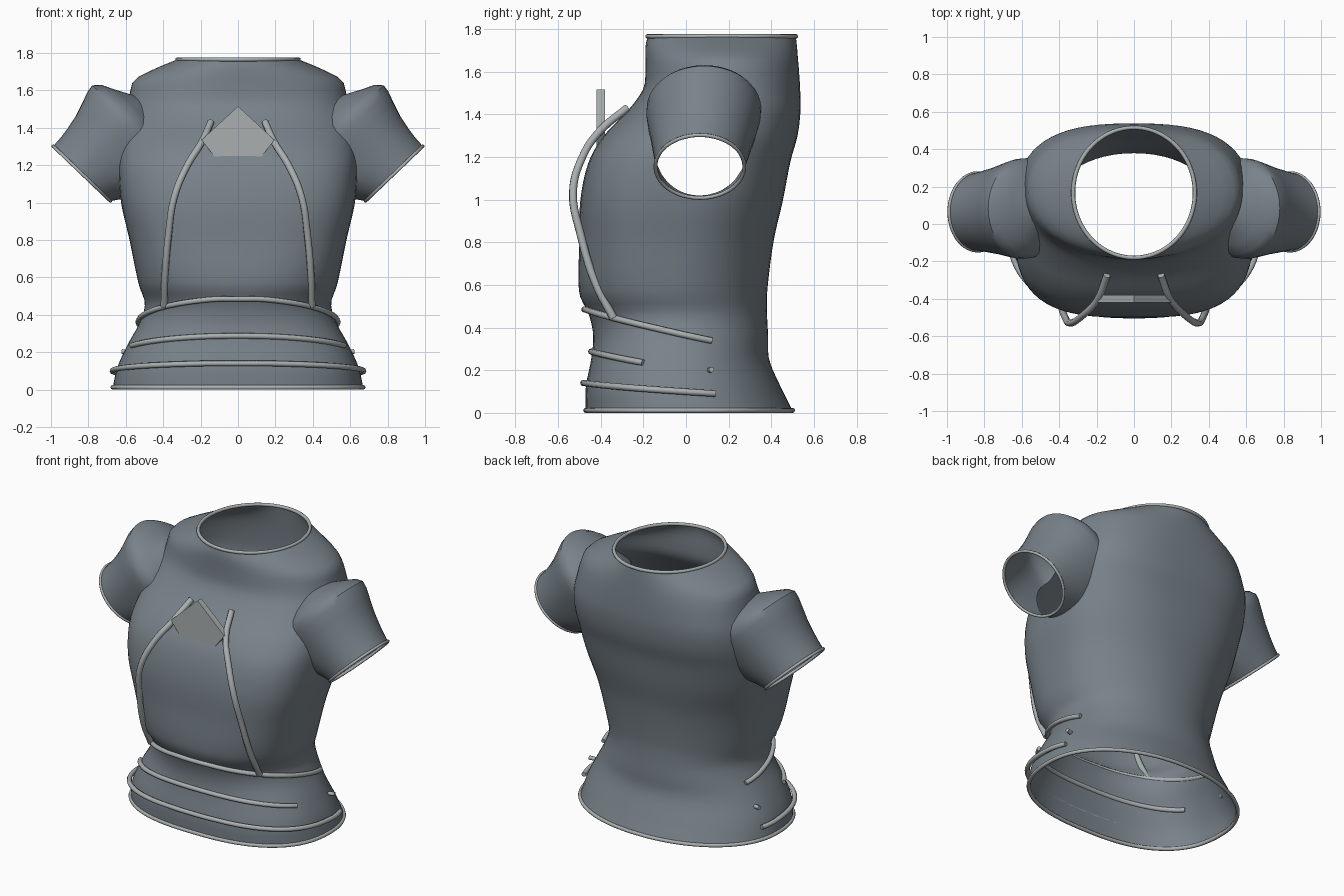
import bpy, bmesh, math
from mathutils import Vector

if "Cube" in bpy.data.objects:
    bpy.data.objects.remove(bpy.data.objects["Cube"])


def material(name, rgb):
    m = bpy.data.materials.new(name)
    m.diffuse_color = (*rgb, 1)
    m.use_nodes = True
    m.node_tree.nodes["Principled BSDF"].inputs["Base Color"].default_value = m.diffuse_color
    return m


CLOTH = material("slate cloth", (0.19, 0.225, 0.255))
TRIM = material("pale grey trim", (0.40, 0.43, 0.435))

# torso profile: height, half width, front y, back y, squareness of front and back
PROFILE = [
    (0.01, 0.67, -0.47, 0.50, 2.5, 2.1), (0.12, 0.645, -0.47, 0.445, 2.5, 2.1),
    (0.25, 0.585, -0.445, 0.39, 2.4, 2.1), (0.36, 0.525, -0.435, 0.385, 2.3, 2.1),
    (0.46, 0.498, -0.455, 0.38, 2.3, 2.1), (0.56, 0.53, -0.50, 0.38, 2.5, 2.1),
    (0.80, 0.58, -0.50, 0.41, 3.0, 2.2), (1.00, 0.625, -0.495, 0.455, 3.2, 2.4),
    (1.18, 0.64, -0.455, 0.49, 3.2, 2.6), (1.30, 0.635, -0.385, 0.523, 2.9, 2.7),
    (1.42, 0.615, -0.27, 0.537, 2.6, 2.7), (1.52, 0.59, -0.20, 0.535, 2.3, 2.5),
    (1.60, 0.575, -0.19, 0.53, 2.1, 2.3), (1.66, 0.55, -0.19, 0.525, 2.0, 2.1),
    (1.72, 0.435, -0.19, 0.52, 2.0, 2.0), (1.765, 0.325, -0.18, 0.515, 2.0, 2.0)]


def section(z):
    """Smoothly interpolated profile row at height z."""
    z = min(max(z, PROFILE[0][0]), PROFILE[-1][0])
    i = max(k for k in range(len(PROFILE) - 1) if PROFILE[k][0] <= z)
    a, b = PROFILE[i], PROFILE[i + 1]
    p, q = PROFILE[max(i - 1, 0)], PROFILE[min(i + 2, len(PROFILE) - 1)]
    h = b[0] - a[0]
    t = (z - a[0]) / h
    out = []
    for k in range(1, 6):
        ma = (b[k] - p[k]) / (b[0] - p[0]) * h
        mb = (q[k] - a[k]) / (q[0] - a[0]) * h
        out.append((2*t**3 - 3*t**2 + 1) * a[k] + (t**3 - 2*t**2 + t) * ma
                   + (3*t**2 - 2*t**3) * b[k] + (t**3 - t**2) * mb)
    return out


def surface(z, ang):
    """Point on the torso; angle 0 is the front centre."""
    w, yf, yb, n, nb = section(z)
    s, c = math.sin(ang), math.cos(ang)
    mid = (yf + yb) / 2
    if c < 0:
        n = nb
    x = w * math.copysign(abs(s) ** (2 / n), s)
    y = mid + (mid - yf) * -math.copysign(abs(c) ** (2 / n), c)
    return Vector((x, y, z))


def finish(name, mesh, mat, angle=40):
    ob = bpy.data.objects.new(name, mesh)
    bpy.context.collection.objects.link(ob)
    mesh.materials.clear()
    mesh.materials.append(mat)
    bpy.ops.object.select_all(action='DESELECT')
    ob.select_set(True)
    bpy.context.view_layer.objects.active = ob
    bpy.ops.object.shade_smooth_by_angle(angle=math.radians(angle))
    return ob


def loft(name, rings):
    """Closed solid through a list of point rings."""
    bm = bmesh.new()
    rows = [[bm.verts.new(p) for p in r] for r in rings]
    n = len(rows[0])
    for r0, r1 in zip(rows, rows[1:]):
        for i in range(n):
            j = (i + 1) % n
            bm.faces.new((r0[i], r0[j], r1[j], r1[i]))
    bm.faces.new(rows[0])
    bm.faces.new(rows[-1])
    bmesh.ops.recalc_face_normals(bm, faces=bm.faces)
    me = bpy.data.meshes.new(name)
    bm.to_mesh(me)
    bm.free()
    return finish(name, me, CLOTH)


def tube(name, pts, radius, closed=False):
    """Round cord along a path."""
    cu = bpy.data.curves.new(name, 'CURVE')
    cu.dimensions = '3D'
    cu.bevel_depth = radius
    cu.bevel_resolution = 2
    cu.use_fill_caps = True
    cu.resolution_u = 5
    sp = cu.splines.new('BEZIER')
    sp.bezier_points.add(len(pts) - 1)
    for bp, p in zip(sp.bezier_points, pts):
        bp.co = p
        bp.handle_left_type = bp.handle_right_type = 'AUTO'
    sp.use_cyclic_u = closed
    tmp = bpy.data.objects.new("tmp", cu)
    bpy.context.collection.objects.link(tmp)
    dg = bpy.context.evaluated_depsgraph_get()
    me = bpy.data.meshes.new_from_object(tmp.evaluated_get(dg))
    bpy.data.objects.remove(tmp)
    return finish(name, me, TRIM, 60)


# torso solid
N = 64
angles = [2 * math.pi * i / N for i in range(N)]
z0, z1 = PROFILE[0][0], PROFILE[-1][0]
rings = [[surface(z0 + (z1 - z0) * k / 56, a) for a in angles] for k in range(57)]
torso = loft("torso", rings)

# sleeves: distance from cuff, upper, lower and sideways radius
SLEEVE = [(0, 0.213, 0.213, 0.208), (0.06, 0.215, 0.256, 0.216), (0.12, 0.222, 0.305, 0.226),
          (0.20, 0.237, 0.34, 0.24), (0.28, 0.262, 0.34, 0.257), (0.34, 0.282, 0.31, 0.268),
          (0.38, 0.287, 0.27, 0.268), (0.415, 0.255, 0.22, 0.25), (0.45, 0.18, 0.17, 0.20),
          (0.50, 0.08, 0.08, 0.10)]


def sleeve_ring(side, s, up, low, wide):
    pts = []
    for i in range(40):
        a = 2 * math.pi * i / 40
        u = math.cos(a) * (up if math.cos(a) > 0 else low)
        pts.append(Vector((side * (0.835 - 0.69 * s + 0.72 * u),
                           0.065 + 0.05 * s + wide * math.sin(a),
                           1.155 + 0.72 * s + 0.69 * u)))
    return pts


for side in (-1, 1):
    sl = loft("sleeve_solid", [sleeve_ring(side, *r) for r in SLEEVE])
    mod = torso.modifiers.new("join", 'BOOLEAN')
    mod.operation = 'UNION'
    mod.solver = 'EXACT'
    mod.object = sl

# join, then open the neck, hem and cuffs by dropping the end caps
dg = bpy.context.evaluated_depsgraph_get()
shell = bpy.data.meshes.new_from_object(torso.evaluated_get(dg))
for ob in list(bpy.data.objects):
    bpy.data.objects.remove(ob)
bm = bmesh.new()
bm.from_mesh(shell)
caps = [f for f in bm.faces if len(f.verts) >= 30]
bmesh.ops.delete(bm, geom=caps, context='FACES')
bm.to_mesh(shell)
bm.free()
finish("shirt_body", shell, CLOTH, 45)

# rolled edges
tube("neck_edge", [surface(z1, a) for a in angles[::2]], 0.011, True)
tube("hem_edge", [surface(0.012, a) for a in angles[::2]], 0.012, True)
for side, label in ((-1, "left"), (1, "right")):
    tube(label + "_cuff_edge", sleeve_ring(side, *SLEEVE[0])[::2], 0.009, True)


# waist cords: centre height, drop towards the sides, last y they reach
def waist_cord(name, top, drop, y_end, lift):
    pts = []
    for i in range(-40, 41):
        a = math.radians(i * 2.8)
        p = surface(top, a)
        u = max(0, (p.y + 0.46) / 0.58)
        if p.y > y_end:
            continue
        p = surface(top - drop * u ** 0.8, a)
        p.xy *= 1 + lift
        pts.append(p)
    tube(name, pts[::2], 0.015)


waist_cord("upper_waist_cord", 0.485, 0.15, 0.12, 0.02)
waist_cord("middle_waist_cord", 0.295, 0.11, -0.19, 0.01)
waist_cord("lower_waist_cord", 0.14, 0.05, 0.12, 0.03)

# chest straps and small side toggles
STRAP = [(0.145, -0.275, 1.43), (0.195, -0.405, 1.32), (0.275, -0.49, 1.19),
         (0.34, -0.53, 1.03), (0.37, -0.495, 0.84), (0.39, -0.425, 0.61),
         (0.395, -0.34, 0.445)]
for side, label in ((-1, "left"), (1, "right")):
    tube(label + "_chest_strap", [(side * x, y, z) for x, y, z in STRAP], 0.019)
    tube(label + "_side_toggle", [(side * 0.58, 0.11, 0.20), (side * 0.62, 0.12, 0.203)], 0.013)

# chest plate
bm = bmesh.new()
outline = [(0, 1.515), (-0.195, 1.335), (-0.125, 1.245), (0.125, 1.245), (0.195, 1.335)]
face = bm.faces.new([bm.verts.new((x, -0.42, z)) for x, z in outline])
ext = bmesh.ops.extrude_face_region(bm, geom=[face])
bmesh.ops.translate(bm, vec=(0, 0.04, 0),
                    verts=[v for v in ext["geom"] if isinstance(v, bmesh.types.BMVert)])
bmesh.ops.recalc_face_normals(bm, faces=bm.faces)
plate = bpy.data.meshes.new("chest_plate")
bm.to_mesh(plate)
bm.free()
finish("chest_plate", plate, TRIM, 20)
